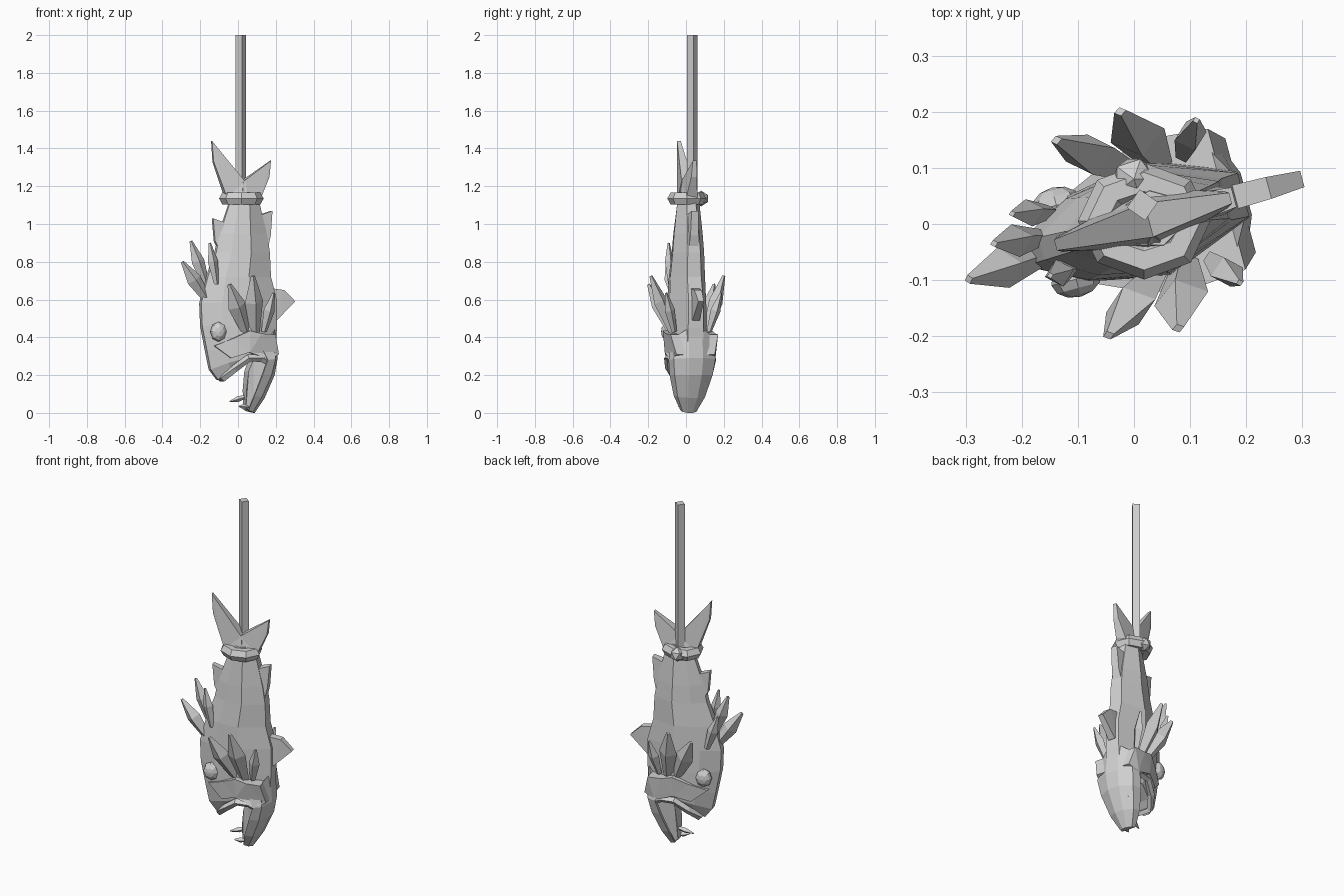
import bpy, bmesh, math
from mathutils import Vector, Matrix

if "Cube" in bpy.data.objects:
    bpy.data.objects.remove(bpy.data.objects["Cube"])

TURN = math.radians(15)      # the whole fish is turned a little about the rope
C = math.cos(TURN)

grey = bpy.data.materials.new("stone_grey")
grey.diffuse_color = (0.64, 0.64, 0.64, 1)
grey.use_nodes = True
grey.node_tree.nodes["Principled BSDF"].inputs["Base Color"].default_value = grey.diffuse_color


def finish(bm, name, turn=True):
    bmesh.ops.recalc_face_normals(bm, faces=bm.faces)
    me = bpy.data.meshes.new(name)
    bm.to_mesh(me)
    bm.free()
    me.materials.append(grey)
    ob = bpy.data.objects.new(name, me)
    bpy.context.collection.objects.link(ob)
    if turn:
        ob.rotation_euler.z = TURN
    return ob


def skin(name, rings, turn=True):
    """Join equal rings of points into a closed solid."""
    bm = bmesh.new()
    vs = [[bm.verts.new(p) for p in r] for r in rings]
    n = len(vs[0])
    for a, b in zip(vs, vs[1:]):
        for i in range(n):
            j = (i + 1) % n
            bm.faces.new((a[i], a[j], b[j], b[i]))
    bm.faces.new(vs[0])
    bm.faces.new(vs[-1])
    bmesh.ops.triangulate(bm, faces=[f for f in bm.faces if len(f.verts) > 4])
    return finish(bm, name, turn)


def loft(name, stations, profile):
    """Stations: back x, z, belly x, z, half width, arch of the middle."""
    rings = []
    for xl, zl, xr, zr, h, arch in stations:
        half = [((xl + (xr - xl) * t) / C, h * w,
                 zl + (zr - zl) * t + arch * 4 * t * (1 - t)) for t, w in profile]
        rings.append([(x, -y, z) for x, y, z in half] +
                     [(x, y, z) for x, y, z in reversed(half)])
    return skin(name, rings)


def slab(name, pts):
    """Symmetric solid from an outline of (x, z, half thickness)."""
    return skin(name, [[(x / C, s * v, z) for x, z, v in pts] for s in (-1, 1)])


def spike(name, base, tip, width, thick, side=1):
    """Ridged, blunt-tipped leaf shape."""
    a, b = Vector(base), Vector(tip)
    a.y *= side
    b.y *= side
    d = (b - a).normalized()
    wide = Vector((0, 1, 0)).cross(d).normalized()
    deep = d.cross(wide)
    rings = []
    for t, s in ((0, 0.5), (0.55, 1), (1, 0.22)):
        c = a.lerp(b, t)
        rings.append([c + wide * width / 2 * s * math.cos(k * math.pi / 2)
                      + deep * thick / 2 * s * math.sin(k * math.pi / 2)
                      for k in range(4)])
    return skin(name, rings)


# Body, from tail root down to the upper jaw
loft("body", [
    (-.035, 1.17, .09, 1.17, .05, 0), (-.05, 1.10, .11, 1.10, .062, 0),
    (-.10, .95, .145, .95, .078, 0), (-.12, .85, .16, .85, .086, 0),
    (-.165, .72, .165, .72, .095, 0), (-.20, .58, .195, .60, .10, 0),
    (-.195, .46, .195, .45, .105, 0), (-.17, .33, .19, .35, .108, .01),
    (-.15, .23, .17, .31, .10, .02), (-.11, .175, .13, .285, .08, .03),
], [(0, .22), (.25, .75), (.6, 1), (1, .4)])

# Hollow lower jaw with the tongue filling its inside
loft("lower_jaw", [
    (.10, .34, .19, .45, .115, 0), (.125, .28, .20, .29, .13, 0),
    (.10, .20, .185, .20, .118, 0), (.065, .09, .135, .08, .085, 0),
    (.045, .012, .085, 0, .042, 0),
], [(.45, .6), (0, .82), (0, 1), (.6, .88), (1, .3)])
slab("tongue", [(.14, .30, .07), (.07, .285, .05), (.045, .22, .045), (.035, .12, .04),
                (.035, .02, .025), (.075, .01, .03), (.15, .16, .07)])

# Cheek plates on both sides, flush at the snout and flared at the back
slab("cheek", [(-.14, .355, .062), (-.05, .395, .104), (.03, .435, .135), (.09, .42, .137),
               (.165, .415, .13), (.19, .31, .105), (.13, .285, .125), (.03, .32, .125),
               (-.06, .29, .094)])

# Upper lip ridge following the mouth
lip = [(.14, .105, .27), (.10, .11, .29), (.03, .11, .29),
       (-.04, .085, .235), (-.09, .04, .185)]
path = [(x, -y, z) for x, y, z in lip] + [(x, y, z) for x, y, z in reversed(lip)]
rings = []
for i, p in enumerate(path):
    p = Vector(p)
    d = (Vector(path[min(i + 1, len(path) - 1)]) - Vector(path[max(i - 1, 0)])).normalized()
    out = d.cross(Vector((0, 0, 1))).normalized()
    up = out.cross(d)
    rings.append([p + out * .018, p + up * .02, p - out * .018, p - up * .02])
skin("upper_lip", rings)

# Eyes
for s in (-1, 1):
    bm = bmesh.new()
    bmesh.ops.create_uvsphere(bm, u_segments=8, v_segments=6, radius=.048,
                              matrix=Matrix.Translation((-.125, s * .068, .43))
                              @ Matrix.Diagonal((.95, .68, 1.1, 1))
                              @ Matrix.Rotation(math.pi / 2, 4, 'X'))
    finish(bm, "eye")

# Side fins, three spikes on each side
for s in (-1, 1):
    spike("side_fin_front", (.02, .09, .43), (-.095, .18, .68), .10, .075, s)
    spike("side_fin_middle", (.07, .09, .42), (.028, .2, .725), .10, .075, s)
    spike("side_fin_rear", (.117, .095, .43), (.155, .15, .635), .06, .055, s)

# Back spines
for base, tip, w, t in (((-.165, -.01, .59), (-.31, -.019, .80), .08, .075),
                        ((-.165, .02, .67), (-.25, .031, .91), .07, .06),
                        ((-.14, .06, .60), (-.205, .074, .80), .06, .05),
                        ((-.13, -.05, .68), (-.168, -.05, .90), .055, .05)):
    spike("back_spine", base, tip, w, t)

# Flat fins on the belly and near the tail
slab("belly_fin", [(.17, .66, .022), (.24, .65, .02), (.30, .59, .015),
                   (.20, .49, .02), (.17, .50, .022)])
slab("upper_back_fin", [(-.135, 1.03, .015), (-.08, 1.01, .02), (-.04, .98, .025),
                        (-.09, .84, .025), (-.125, .91, .015)])
slab("upper_belly_fin", [(.178, 1.07, .018), (.12, 1.05, .025), (.08, 1.02, .03),
                         (.14, .82, .03), (.168, .94, .022)])

# Tail lobes, thick where they meet
slab("tail_lobe_long", [(-.14, 1.44, .01), (-.132, 1.33, .014), (-.065, 1.14, .03),
                        (.04, 1.14, .05), (.03, 1.225, .032)])
slab("tail_lobe_short", [(.172, 1.335, .01), (.163, 1.25, .016), (.115, 1.14, .03),
                         (.01, 1.14, .05), (.02, 1.225, .032)])

# Teeth at the jaw tip
spike("jaw_tooth", (.06, .01, .09), (-.045, 0, .06), .03, .03)
spike("jaw_tooth", (.06, -.02, .03), (-.005, -.04, .035), .03, .03)

# Rope loop around the tail, with knot
bm = bmesh.new()
N, M = 8, 6
loop = []
for i in range(N):
    a = 2 * math.pi * i / N
    loop.append([bm.verts.new((.018 + (.084 + .034 * math.cos(b)) * math.cos(a),
                               .005 + (.07 + .034 * math.cos(b)) * math.sin(a),
                               1.135 + .036 * math.sin(b)))
                 for b in (2 * math.pi * k / M for k in range(M))])
for i in range(N):
    for k in range(M):
        p, q = loop[i], loop[(i + 1) % N]
        bm.faces.new((p[k], p[(k + 1) % M], q[(k + 1) % M], q[k]))
finish(bm, "rope_loop", False)

bm = bmesh.new()
bmesh.ops.create_icosphere(bm, subdivisions=1, radius=.042,
                           matrix=Matrix.Translation((0, .08, 1.135)))
finish(bm, "knot", False)

# Hanging rope
skin("rope", [[(.015 + .028 * math.cos(a), .034 + .028 * math.sin(a), z)
               for a in (math.radians(10 + 90 * k) for k in range(4))]
              for z in (1.12, 2.0)], False)
